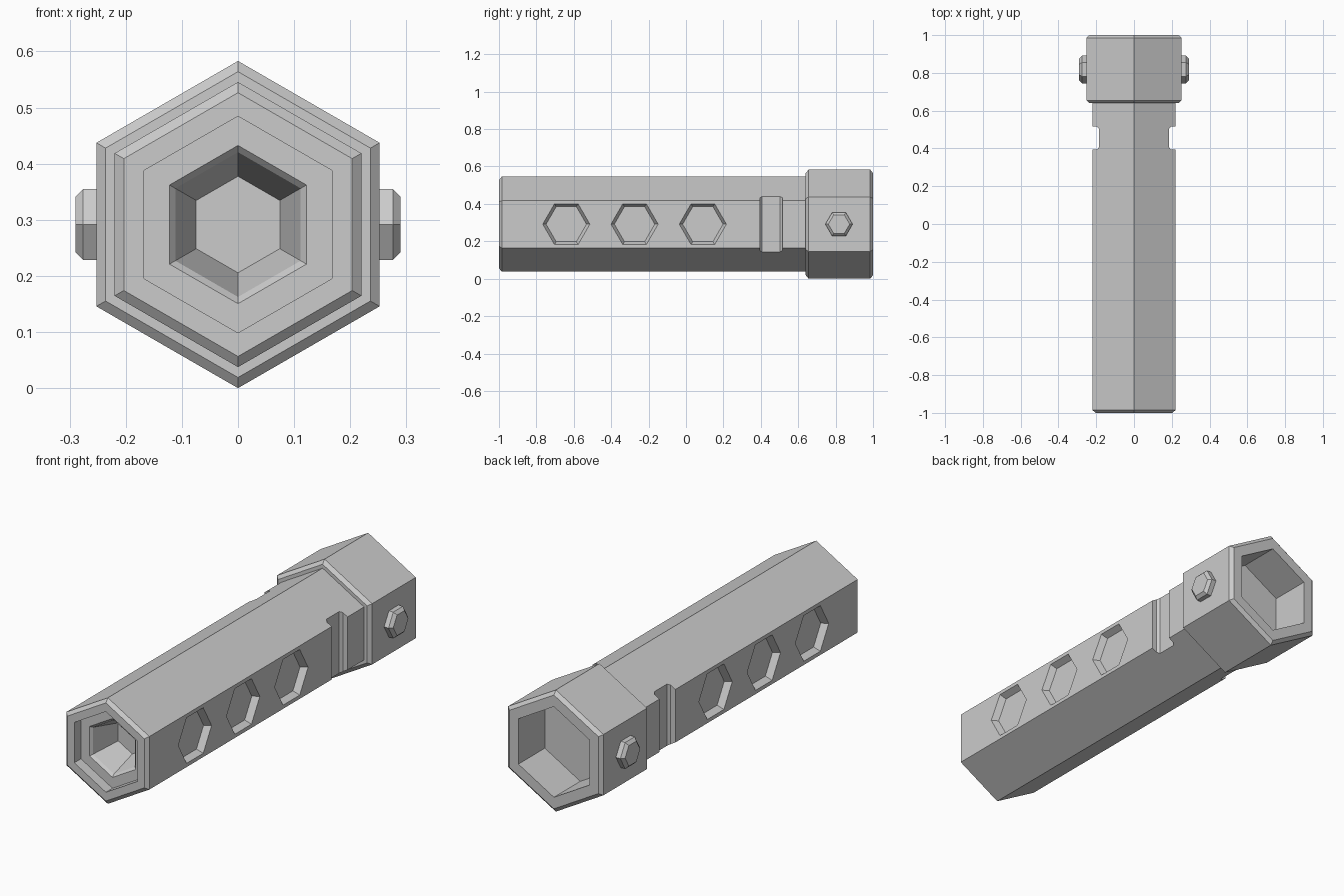
import bpy, bmesh
from math import cos, sin, pi
from mathutils import Vector

if "Cube" in bpy.data.objects:
    bpy.data.objects.remove(bpy.data.objects["Cube"])

CZ = 0.2915  # height of the long axis

grey = bpy.data.materials.new("plain grey")
grey.use_nodes = True
grey.diffuse_color = (0.6, 0.6, 0.6, 1)
grey.node_tree.nodes["Principled BSDF"].inputs["Base Color"].default_value = (0.6, 0.6, 0.6, 1)


def loft(name, rings):
    """Skin a row of equal-sized point rings into a capped solid."""
    bm = bmesh.new()
    loops = [[bm.verts.new(p) for p in ring] for ring in rings]
    n = len(loops[0])
    for a, b in zip(loops, loops[1:]):
        for i in range(n):
            j = (i + 1) % n
            bm.faces.new((a[i], a[j], b[j], b[i]))
    bm.faces.new(loops[0])
    bm.faces.new(loops[-1])
    bmesh.ops.recalc_face_normals(bm, faces=bm.faces)
    mesh = bpy.data.meshes.new(name)
    bm.to_mesh(mesh)
    bm.free()
    mesh.materials.append(grey)
    obj = bpy.data.objects.new(name, mesh)
    bpy.context.collection.objects.link(obj)
    return obj


def hex_along_y(name, profile):
    """Hexagonal solid with a corner on top; profile holds (y, radius)."""
    return loft(name, [[Vector((r * sin(k * pi / 3), y, CZ + r * cos(k * pi / 3)))
                        for k in range(6)] for y, r in profile])


def hex_along_x(name, y, profile):
    """Hexagonal solid lying across the tool; profile holds (x, radius)."""
    return loft(name, [[Vector((x, y + r * cos(k * pi / 3), CZ + r * sin(k * pi / 3)))
                        for k in range(6)] for x, r in profile])


def cut(target, cutter):
    mod = target.modifiers.new("cut", "BOOLEAN")
    mod.operation = "DIFFERENCE"
    mod.solver = "EXACT"
    mod.object = cutter
    bpy.context.view_layer.objects.active = target
    bpy.ops.object.modifier_apply(modifier=mod.name)
    bpy.data.objects.remove(cutter)


# Handle: hexagonal bar with a stepped, tapering socket in the front end
handle = hex_along_y("handle", [
    (-0.80, 0.086), (-0.938, 0.129), (-0.95, 0.141), (-0.95, 0.193),
    (-1.0, 0.193), (-1.0, 0.235), (-0.985, 0.254), (0.66, 0.254)])

# Head: wider hexagon with chamfered ends and a deep socket at the back
hex_along_y("head", [
    (0.64, 0.2725), (0.655, 0.2915), (0.985, 0.2915),
    (1.0, 0.2725), (1.0, 0.217), (0.80, 0.217)])

for side, label in ((1, "left"), (-1, "right")):
    # Tapered hexagonal dimples along the flat side
    for y in (-0.64, -0.275, 0.09):
        cut(handle, hex_along_x("dimple_cutter", y, [
            (side * 0.19, 0.108), (side * 0.22, 0.126), (side * 0.23, 0.132)]))

    # Notch behind the head, with sloped inner corners
    notch = [(0.25, 0.395), (0.195, 0.395), (0.184, 0.407),
             (0.184, 0.503), (0.195, 0.515), (0.25, 0.515)]
    cut(handle, loft("notch_cutter", [
        [Vector((side * x, y, z)) for x, y in notch] for z in (0.05, 0.53)]))

    # Chamfered hexagonal stud on the head
    hex_along_x(label + "_stud", 0.818, [
        (side * 0.24, 0.073), (side * 0.276, 0.073), (side * 0.29, 0.057)])
